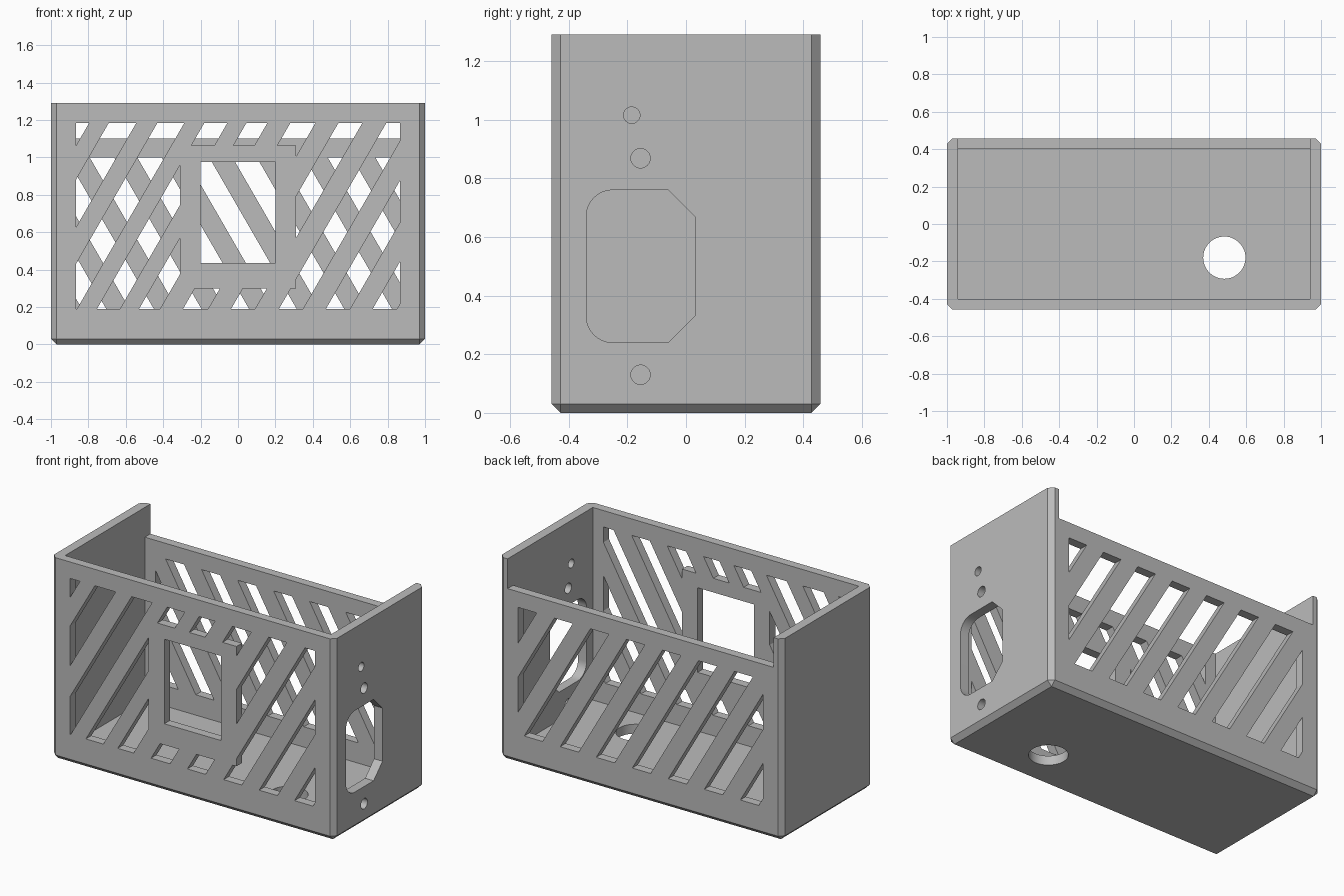
import bpy, bmesh, math
from mathutils import Vector

if "Cube" in bpy.data.objects:
    bpy.data.objects.remove(bpy.data.objects["Cube"])

W, D, H = 1.0, 0.458, 1.29           # half width, half depth, height
WALL, FLOOR, CHAMFER = 0.06, 0.06, 0.03
SLOPE = math.tan(math.radians(60))


def add_object(name, bm):
    bmesh.ops.recalc_face_normals(bm, faces=bm.faces)
    mesh = bpy.data.meshes.new(name)
    bm.to_mesh(mesh)
    bm.free()
    ob = bpy.data.objects.new(name, mesh)
    bpy.context.collection.objects.link(ob)
    return ob


def prisms(name, outlines, push):
    """Closed prisms made from flat outlines pushed along a vector."""
    bm = bmesh.new()
    for outline in outlines:
        a = [bm.verts.new(p) for p in outline]
        b = [bm.verts.new(Vector(p) + Vector(push)) for p in outline]
        bm.faces.new(a)
        bm.faces.new(b[::-1])
        for i in range(len(a)):
            j = (i + 1) % len(a)
            bm.faces.new((a[j], a[i], b[i], b[j]))
    return add_object(name, bm)


def box(name, x0, x1, y0, y1, z0, z1):
    return prisms(name, [[(x0, y0, z0), (x1, y0, z0), (x1, y0, z1), (x0, y0, z1)]],
                  (0, y1 - y0, 0))


def combine(target, tool, operation="DIFFERENCE"):
    """Apply a boolean and discard the tool."""
    tool.hide_render = True
    mod = target.modifiers.new("cut", "BOOLEAN")
    mod.operation, mod.object, mod.solver = operation, tool, "EXACT"
    bpy.context.view_layer.objects.active = target
    bpy.ops.object.modifier_apply(modifier=mod.name)
    bpy.data.objects.remove(tool)


def arc(u, v, r, start, end, n):
    angles = [math.radians(start + (end - start) * i / n) for i in range(n + 1)]
    return [(u + r * math.cos(t), v + r * math.sin(t)) for t in angles]


def slanted_slots(name, spans, lean, y0, y1, z0, z1):
    """Slanted slots; spans give x at z0, lean is the x shift direction going up."""
    margin = 0.1
    low, high = -margin / SLOPE * lean, (z1 - z0 + margin) / SLOPE * lean
    outlines = [[(a + low, y0, z0 - margin), (b + low, y0, z0 - margin),
                 (b + high, y0, z1 + margin), (a + high, y0, z1 + margin)]
                for a, b in spans]
    slots = prisms(name, outlines, (0, y1 - y0, 0))
    combine(slots, box("slot_field", -0.865, 0.865, y0 - 0.1, y1 + 0.1, z0, z1), "INTERSECT")
    return slots


# Chamfered outer body, top rim left sharp
bm = bmesh.new()
bmesh.ops.create_cube(bm, size=1)
for v in bm.verts:
    v.co = Vector((v.co.x * 2 * W, v.co.y * 2 * D, (v.co.z + 0.5) * H))
edges = [e for e in bm.edges if not all(v.co.z > H / 2 for v in e.verts)]
bmesh.ops.bevel(bm, geom=edges, offset=CHAMFER, segments=1, affect="EDGES")
case = add_object("open_case", bm)

# Hollow inside and lowered back wall
ix, iy = W - WALL, D - 0.056
combine(case, box("cavity", -ix, ix, -iy, iy, FLOOR, H + 0.2))
combine(case, box("back_notch", -ix, ix, iy - 0.1, D + 0.1, 1.10, H + 0.2))

# Front grille: slots around a plain window frame
lefts = [-1.51, -1.265, -1.005, -0.754, -0.529, -0.294, -0.037, 0.219, 0.47, 0.72]
rights = [-1.37, -1.118, -0.861, -0.631, -0.417, -0.16, 0.091, 0.347, 0.599, 0.85]
front = slanted_slots("front_slots", list(zip(lefts, rights)), 1,
                      -D - 0.05, -iy + 0.05, 0.19, 1.185)
combine(front, box("frame_keep", -0.31, 0.31, -D - 0.2, -iy + 0.2, 0.30, 1.065))
combine(case, front)
combine(case, box("window", -0.2, 0.2, -D - 0.05, -iy + 0.05, 0.435, 0.975))

# Back grille: evenly spaced slots leaning the other way
drop = (1.0 - 0.19) / SLOPE
starts = [-0.793 + drop + 0.2545 * k for k in range(-3, 7)]
combine(case, slanted_slots("back_slots", [(s, s + 0.13) for s in starts], -1,
                            iy - 0.05, D + 0.05, 0.19, 1.0))

# Left wall: socket opening with two round and two cut corners, plus small holes
socket = (arc(-0.25, 0.67, 0.09, 90, 180, 8) + arc(-0.25, 0.33, 0.09, 180, 270, 8)
          + [(-0.06, 0.24), (0.03, 0.33), (0.03, 0.67), (-0.06, 0.76)])
holes = [arc(y, z, r, 0, 360, 32)[:-1] for y, z, r in
         ((-0.185, 1.015, 0.028), (-0.155, 0.868, 0.033), (-0.155, 0.13, 0.033))]
side = [[(ix - 0.05, y, z) for y, z in outline] for outline in [socket] + holes]
combine(case, prisms("side_openings", side, (0.2, 0, 0)))

# Cable hole in the floor
cable = [(x, y, -0.1) for x, y in arc(0.483, -0.18, 0.113, 0, 360, 48)[:-1]]
combine(case, prisms("cable_hole", [cable], (0, 0, 0.3)))

# Plain grey plastic
grey = bpy.data.materials.new("grey_plastic")
grey.use_nodes = True
colour = (0.5, 0.5, 0.5, 1)
grey.diffuse_color = colour
grey.node_tree.nodes["Principled BSDF"].inputs["Base Color"].default_value = colour
case.data.materials.clear()
case.data.materials.append(grey)
for face in case.data.polygons:
    face.material_index = 0

bpy.ops.object.select_all(action="DESELECT")
case.select_set(True)
bpy.context.view_layer.objects.active = case
bpy.ops.object.shade_smooth_by_angle(angle=math.radians(25))
